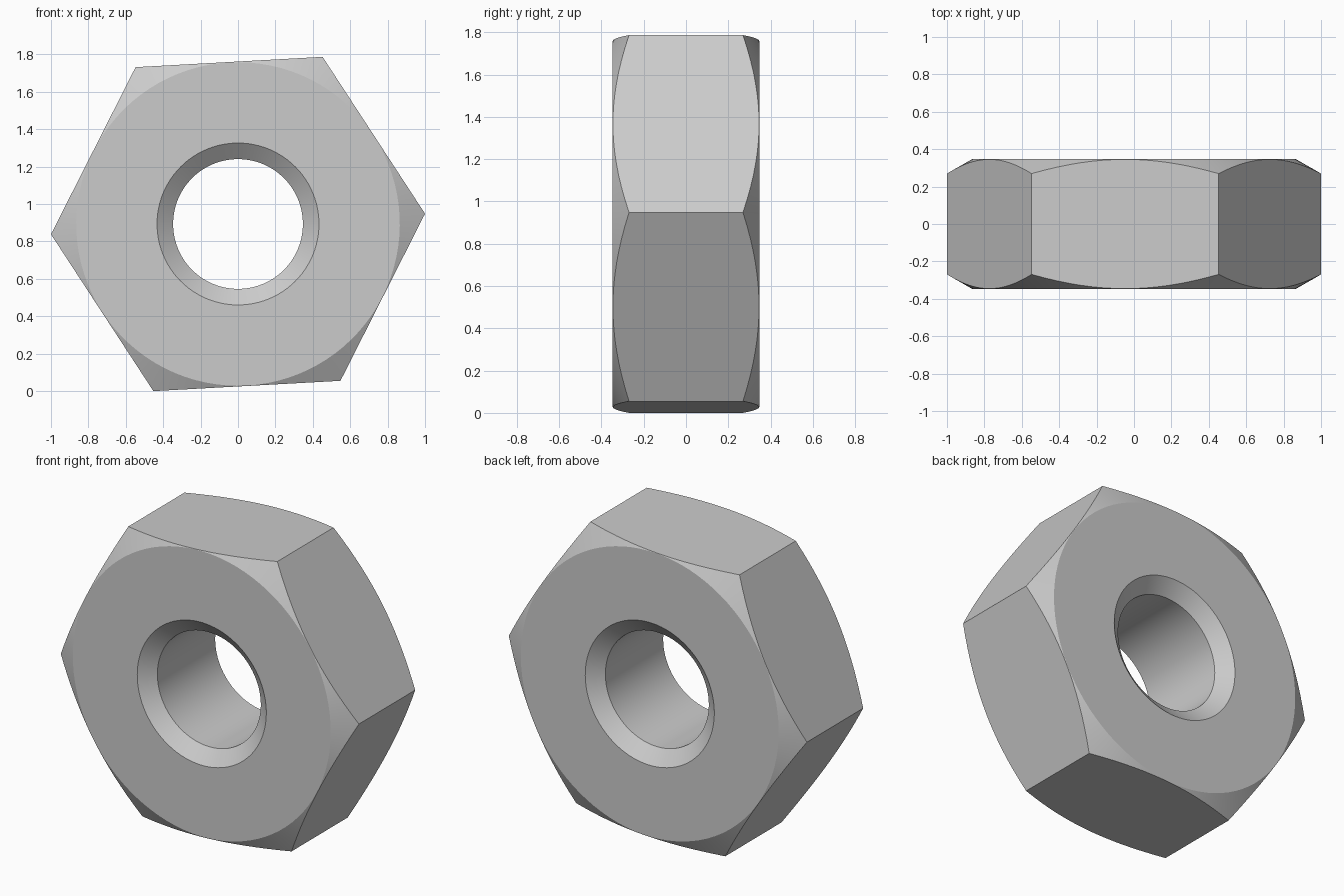
import bpy, bmesh
from math import cos, sin, pi, radians

cube = bpy.data.objects.get("Cube")
if cube:
    bpy.data.objects.remove(cube, do_unlink=True)

CORNER = 1.0015            # centre to hexagon corner
APOTHEM = CORNER * cos(pi / 6)
TILT = radians(3.15)       # slight roll of the hexagon
CENTRE_Z = CORNER * sin(pi / 3 + TILT)
HALF = 0.347               # half thickness
FACE_R = 0.865             # flat round face inside the corner chamfer
SLOPE = 0.568              # fall of the corner chamfer
SINK_R, BORE_R, SINK_DEPTH = 0.433, 0.347, 0.07
PER_SIDE = 16
COUNT = PER_SIDE * 6

# Plain grey metal
metal = bpy.data.materials.new("grey_metal")
metal.use_nodes = True
grey = (0.6, 0.6, 0.6, 1)
metal.diffuse_color = grey
metal.node_tree.nodes["Principled BSDF"].inputs["Base Color"].default_value = grey


def section(step):
    """Closed (radius, y) outline of the nut at one angle."""
    from_mid = (step % PER_SIDE) / PER_SIDE * pi / 3 - pi / 6
    side = APOTHEM / cos(from_mid)
    front = [(BORE_R, SINK_DEPTH - HALF), (SINK_R, -HALF), (FACE_R, -HALF),
             (side, (side - FACE_R) * SLOPE - HALF)]
    return front + [(r, -y) for r, y in reversed(front)]


# Nut body: hexagon with chamfered corners and a countersunk bore
bm = bmesh.new()
rings = []
for i in range(COUNT):
    a = TILT + i / COUNT * 2 * pi
    rings.append([bm.verts.new((r * cos(a), y, r * sin(a) + CENTRE_Z))
                  for r, y in section(i)])
for i, ring in enumerate(rings):
    following = rings[(i + 1) % COUNT]
    for j in range(len(ring)):
        k = (j + 1) % len(ring)
        bm.faces.new((ring[j], ring[k], following[k], following[j]))
bmesh.ops.recalc_face_normals(bm, faces=bm.faces)

mesh = bpy.data.meshes.new("hex_nut")
bm.to_mesh(mesh)
bm.free()
mesh.materials.append(metal)
nut = bpy.data.objects.new("hex_nut", mesh)
bpy.context.collection.objects.link(nut)

# Smooth round surfaces, crisp edges
bpy.ops.object.select_all(action='DESELECT')
nut.select_set(True)
bpy.context.view_layer.objects.active = nut
bpy.ops.object.shade_smooth_by_angle(angle=radians(20))
